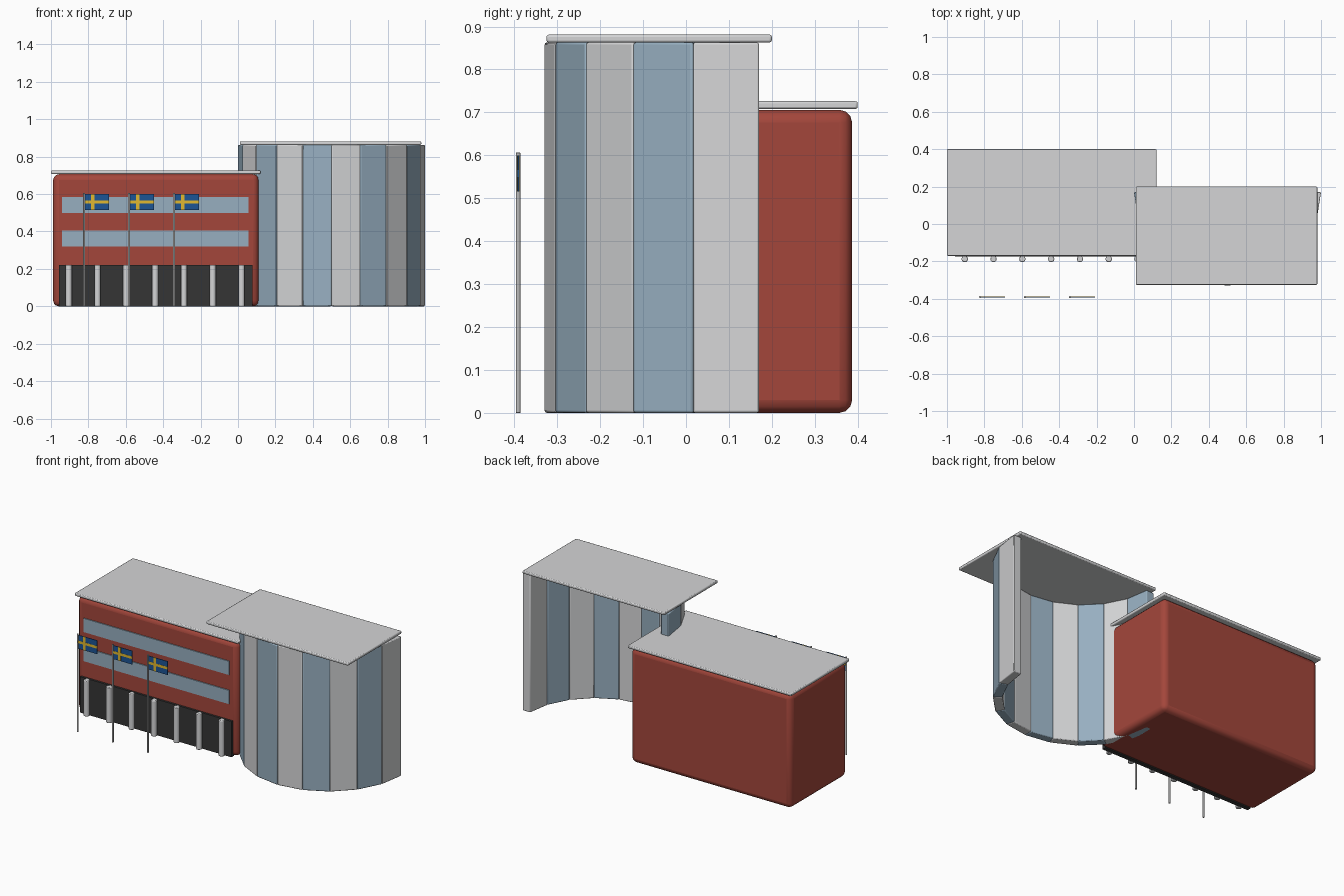
import bpy, bmesh, math

if "Cube" in bpy.data.objects:
    bpy.data.objects.remove(bpy.data.objects["Cube"])


def material(name, rgb):
    m = bpy.data.materials.new(name)
    m.diffuse_color = (*rgb, 1)
    m.use_nodes = True
    m.node_tree.nodes["Principled BSDF"].inputs["Base Color"].default_value = m.diffuse_color
    return m


RED = material("brick red", (0.37, 0.062, 0.044))
WHITE = material("pale grey", (0.66, 0.665, 0.675))
BLUE = material("steel blue", (0.31, 0.43, 0.53))
BLACK = material("charcoal", (0.035, 0.035, 0.035))
POLE = material("pole grey", (0.5, 0.5, 0.5))
FLAG_BLUE = material("flag blue", (0.012, 0.09, 0.30))
YELLOW = material("flag yellow", (0.75, 0.48, 0.03))


def finish(name, bm, mats, bevel=0, segments=2):
    bmesh.ops.recalc_face_normals(bm, faces=bm.faces)
    mesh = bpy.data.meshes.new(name)
    bm.to_mesh(mesh)
    bm.free()
    for m in mats:
        mesh.materials.append(m)
    ob = bpy.data.objects.new(name, mesh)
    bpy.context.collection.objects.link(ob)
    if bevel:
        mod = ob.modifiers.new("rounded edges", 'BEVEL')
        mod.width = bevel
        mod.segments = segments
        mod.limit_method = 'ANGLE'
    bpy.ops.object.select_all(action='DESELECT')
    ob.select_set(True)
    bpy.context.view_layer.objects.active = ob
    bpy.ops.object.shade_smooth_by_angle(angle=math.radians(35))
    return ob


def box(name, x, y, z, mat, bevel=0, segments=2):
    """Box from (min, max) ranges on each axis."""
    bm = bmesh.new()
    bmesh.ops.create_cube(bm, size=1)
    for v in bm.verts:
        v.co = [r[0] + (c + 0.5) * (r[1] - r[0]) for c, r in zip(v.co, (x, y, z))]
    return finish(name, bm, [mat], bevel, segments)


def post(name, x, y, radius, height, mat, sides, bevel=0):
    """Upright cylinder standing on the ground."""
    bm = bmesh.new()
    bmesh.ops.create_cone(bm, cap_ends=True, segments=sides, radius1=radius,
                          radius2=radius, depth=height)
    bmesh.ops.translate(bm, verts=bm.verts, vec=(x, y, height / 2))
    return finish(name, bm, [mat], bevel)


# Red main block with its flat roof
box("main_block", (-0.988, 0.11), (-0.162, 0.387), (0, 0.706), RED, 0.03, 3)
box("main_roof", (-1, 0.12), (-0.17, 0.4), (0.708, 0.726), WHITE, 0.005)

# Two window bands
for i, z in enumerate((0.32, 0.5)):
    box(f"window_band_{i + 1}", (-0.94, 0.055), (-0.168, -0.16), (z, z + 0.085), BLUE)

# Dark ground floor front and its row of columns
box("ground_floor_front", (-0.958, 0.078), (-0.175, -0.15), (0, 0.222), BLACK)
for i in range(7):
    post(f"column_{i + 1}", -0.905 + 0.154 * i, -0.187, 0.017, 0.222, WHITE, 24, 0.004)

# Half-round wall of ten flat panels in alternating colours
CX, CY, R_OUT, R_IN, TOP, COUNT = 0.5, 0.17, 0.5, 0.447, 0.863, 10
bm = bmesh.new()
for i in range(COUNT):
    corners = []
    for r, k in ((R_OUT, i), (R_OUT, i + 1), (R_IN, i + 1), (R_IN, i)):
        a = math.pi * k / COUNT
        corners.append((CX + r * math.cos(a), CY - r * math.sin(a)))
    low = [bm.verts.new((x, y, 0)) for x, y in corners]
    high = [bm.verts.new((x, y, TOP)) for x, y in corners]
    faces = [bm.faces.new(low), bm.faces.new(high)]
    for j in range(4):
        k = (j + 1) % 4
        faces.append(bm.faces.new((low[j], low[k], high[k], high[j])))
    for f in faces:
        f.material_index = i % 2
finish("curved_wall", bm, [WHITE, BLUE], 0.005, 2)

# Flat roof over the curved wall
box("curved_wall_roof", (0.01, 0.98), (-0.325, 0.2), (0.863, 0.881), WHITE, 0.005)

# Flagpoles with cross flags
FY = -0.391
for i, x in enumerate((-0.823, -0.583, -0.342)):
    n = i + 1
    post(f"flagpole_{n}", x, FY, 0.0055, 0.606, POLE, 16, 0.001)
    box(f"flag_{n}", (x, x + 0.134), (FY - 0.002, FY + 0.002), (0.516, 0.6), FLAG_BLUE)
    box(f"flag_upright_stripe_{n}", (x + 0.038, x + 0.056),
        (FY - 0.003, FY + 0.003), (0.516, 0.6), YELLOW)
    box(f"flag_level_stripe_{n}", (x + 0.005, x + 0.134),
        (FY - 0.0029, FY + 0.0029), (0.55, 0.566), YELLOW)
